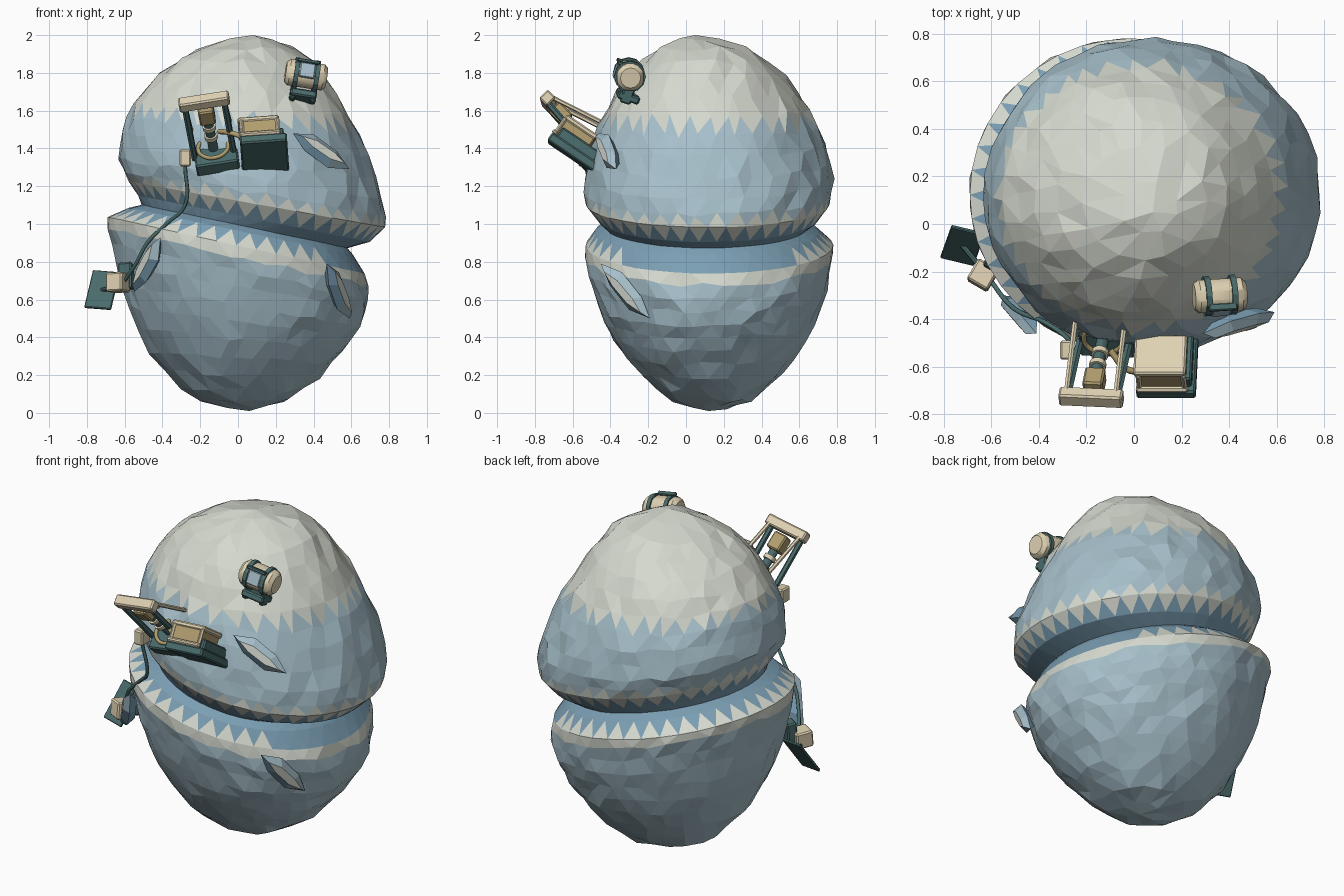
import bpy, bmesh, math, random
from mathutils import Vector, Matrix

random.seed(4)
if "Cube" in bpy.data.objects:
    bpy.data.objects.remove(bpy.data.objects["Cube"])


def material(name, r, g, b):
    m = bpy.data.materials.new(name)
    m.use_nodes = True
    col = [(c / 255) ** 2.2 for c in (r, g, b)] + [1]
    m.diffuse_color = col
    m.node_tree.nodes["Principled BSDF"].inputs["Base Color"].default_value = col
    return m


PALE = material("pale_ice", 212, 216, 205)
BLUE = material("light_blue_ice", 165, 190, 201)
DEEP = material("deep_blue_ice", 122, 157, 178)
CREAM = material("cream_metal", 222, 209, 178)
TAN = material("tan_metal", 176, 156, 110)
TEAL = material("dark_teal_metal", 76, 107, 107)


def finish(name, bm, mats, matrix=None, bevel=0, smooth=False):
    """Turn a bmesh into a scene object."""
    me = bpy.data.meshes.new(name)
    bmesh.ops.recalc_face_normals(bm, faces=bm.faces)
    bm.to_mesh(me)
    bm.free()
    ob = bpy.data.objects.new(name, me)
    bpy.context.collection.objects.link(ob)
    for m in mats:
        me.materials.append(m)
    if matrix:
        ob.matrix_world = matrix
    if bevel:
        mod = ob.modifiers.new("Bevel", "BEVEL")
        mod.width, mod.segments = bevel, 1
    if smooth:
        bpy.context.view_layer.objects.active = ob
        ob.select_set(True)
        bpy.ops.object.shade_smooth_by_angle()
        ob.select_set(False)


def frame(origin, right, inward):
    """Local axes: x = right, y = inward, z = up."""
    y = Vector(inward).normalized()
    z = Vector(right).cross(y).normalized()
    x = y.cross(z)
    return Matrix.Translation(origin) @ Matrix((x, y, z)).transposed().to_4x4()


def box(name, center, size, mat, fr=Matrix(), bevel=0.008):
    bm = bmesh.new()
    bmesh.ops.create_cube(bm, size=1)
    bmesh.ops.scale(bm, vec=size, verts=bm.verts)
    finish(name, bm, [mat], fr @ Matrix.Translation(center), bevel)


def rod(name, a, b, radius, mat, fr=Matrix(), sides=12, bevel=0):
    a, b = fr @ Vector(a), fr @ Vector(b)
    bm = bmesh.new()
    bmesh.ops.create_cone(bm, cap_ends=True, segments=sides, radius1=radius,
                          radius2=radius, depth=(b - a).length)
    rot = (b - a).to_track_quat("Z", "Y").to_matrix().to_4x4()
    finish(name, bm, [mat], Matrix.Translation((a + b) / 2) @ rot, bevel, sides > 6)


def tube(name, points, radius, mat, fr=Matrix(), closed=False):
    cu = bpy.data.curves.new(name, "CURVE")
    cu.dimensions, cu.bevel_depth, cu.bevel_resolution = "3D", radius, 2
    cu.resolution_u = 5
    sp = cu.splines.new("BEZIER")
    sp.bezier_points.add(len(points) - 1)
    for bp, p in zip(sp.bezier_points, points):
        bp.co = fr @ Vector(p)
        bp.handle_left_type = bp.handle_right_type = "AUTO"
    sp.use_cyclic_u = closed
    cu.materials.append(mat)
    ob = bpy.data.objects.new(name, cu)
    bpy.context.collection.objects.link(ob)
    bpy.context.view_layer.objects.active = ob
    ob.select_set(True)
    bpy.ops.object.convert(target="MESH")
    bpy.context.object.select_set(False)


# Two-lobed body: height, tilt, left, right, front, back of each ring
RINGS = [
    (2.0, 0, .08, .08, .05, .05), (1.93, 0, -.22, .31, -.15, .33),
    (1.78, .03, -.42, .46, -.31, .53), (1.6, .06, -.55, .59, -.42, .65),
    (1.42, .1, -.61, .69, -.5, .74), (1.24, .15, -.63, .77, -.54, .78),
    (1.11, .18, -.58, .78, -.53, .76), (1.03, .2, -.53, .7, -.47, .7),
    (.98, .21, -.51, .58, -.43, .65), (.95, .21, -.58, .61, -.48, .7),
    (.87, .22, -.69, .67, -.53, .78), (.74, .22, -.67, .69, -.52, .77),
    (.56, .17, -.62, .65, -.47, .72), (.38, .1, -.53, .56, -.39, .64),
    (.2, .04, -.39, .43, -.24, .51), (.07, 0, -.2, .27, -.08, .35),
    (.01, 0, .06, .06, .12, .12)]


def ring_at(t):
    """Catmull-Rom interpolation along the ring table."""
    i = min(int(t), len(RINGS) - 2)
    f = t - i
    p = [RINGS[max(0, min(len(RINGS) - 1, i + k))] for k in (-1, 0, 1, 2)]
    return [b + f * (c - a + f * (2*a - 5*b + 4*c - d + f * (3*(b - c) + d - a))) / 2
            for a, b, c, d in zip(*p)]


last = len(RINGS) - 1
steps = [k / 2 for k in range(2 * last + 1) if k % 2 == 0 or not 12 < k < 20]
bm = bmesh.new()
targets, heights = [], []
for row, t in enumerate(steps):
    h, tilt, x0, x1, y0, y1 = ring_at(t)
    theta = math.pi * row / (len(steps) - 1)
    radius = (x1 - x0 + y1 - y0) / 4
    pole = t in (0, last)
    count = 1 if pole else 40 if 4 <= t <= 12 else max(8, round(radius * 62))
    rough = 0 if pole else .1 if 6 <= t <= 10 else 1
    for k in range(count):
        a = 2 * math.pi * (k + row % 2 / 2 + rough * random.uniform(-.22, .22)) / count
        bm.verts.new((math.sin(theta) * math.cos(a), math.sin(theta) * math.sin(a), math.cos(theta)))
        s = 1 + rough * random.uniform(-.018, .014)
        x = (x0 + x1) / 2 + (x1 - x0) / 2 * s * math.cos(a)
        y = (y0 + y1) / 2 + (y1 - y0) / 2 * s * math.sin(a)
        z = h - tilt * (x - .07) + rough * random.uniform(-.014, .014)
        targets.append((x, y, z))
        heights.append(t)
bm.verts.index_update()
bmesh.ops.convex_hull(bm, input=bm.verts)
for f in bm.faces:
    # Ice colour bands follow the rings, with saw-tooth borders
    t = sum(heights[v.index] for v in f.verts) / len(f.verts)
    rim_top = 9.8 if min(targets[v.index][0] for v in f.verts) > .4 else 9.5
    if t < 3.25 or 5.75 < t < 6.5 or rim_top < t < 10.5:
        f.material_index = 0
    elif 6.5 <= t <= rim_top:
        f.material_index = 2
    else:
        f.material_index = 1
for v in bm.verts:
    v.co = targets[v.index]
finish("icy_body", bm, [PALE, BLUE, DEEP])


# Ice shards: elongated lens-shaped crystals with a pale outer face
def shard(name, tip_a, tip_b, normal):
    a, b = Vector(tip_a), Vector(tip_b)
    half = (b - a).length / 2
    bm = bmesh.new()
    loops = []
    for depth, length, width in ((-.04, .6, .03), (0, 1, .06), (.035, .75, .024)):
        loops.append([bm.verts.new((half * length * u, width * w, depth)) for u, w in
                      ((1, 0), (.45, .8), (-.4, 1), (-1, 0), (-.45, -.8), (.4, -1))])
    for band, (low, high) in enumerate(zip(loops, loops[1:])):
        for k in range(6):
            side = bm.faces.new((low[k - 1], low[k], high[k], high[k - 1]))
            side.material_index = 0 if band and k < 4 else 2
    bm.faces.new(loops[0])
    bm.faces.new(loops[-1]).material_index = 1
    across = Vector(normal).cross(b - a)
    finish(name, bm, [BLUE, PALE, DEEP], frame((a + b) / 2, b - a, across))


shard("upper_shard", (.29, -.46, 1.48), (.59, -.37, 1.29), (.5, -.8, .15))
shard("lower_left_shard", (.47, -.45, .79), (.59, -.19, .5), (.8, -.55, -.1))
shard("lower_right_shard", (-.55, -.3, .64), (-.41, -.46, .93), (-.75, -.65, .05))

# Instrument box on a plate that sticks out of the ice
deck = frame((0, -.58, 1.37), (1, 0, .07), (.04, .83, -.56))
box("instrument_base", (.14, -.01, -.015), (.25, .3, .05), TEAL, deck)
box("instrument_side", (.235, -.01, .03), (.03, .24, .07), TEAL, deck)
box("instrument_case", (.125, -.05, .06), (.19, .19, .11), TAN, deck)
box("instrument_lid", (.12, -.05, .12), (.22, .2, .03), CREAM, deck)
box("instrument_sill", (.125, -.15, .02), (.22, .03, .025), CREAM, deck)
for x in (.03, .22):
    box("instrument_post", (x, -.145, .07), (.022, .022, .1), CREAM, deck)

# Drill rig leaning outward and up
rig = frame((-.13, -.48, 1.4), (1, 0, .11), (.14, .7, -.7))
box("drill_base", (.01, .04, -.05), (.23, .08, .13), TEAL, rig)
tube("drill_ring", [(.08 * math.cos(k * math.pi / 4), -.01, .08 * math.sin(k * math.pi / 4))
                    for k in range(8)], .011, TAN, rig, True)
rod("drill_shaft", (0, .04, 0), (0, -.25, 0), .026, TEAL, rig)
for y in (-.08, -.15):
    rod("drill_collar", (0, y, 0), (0, y - .025, 0), .036, CREAM, rig)
box("drill_motor", (0, -.26, 0), (.085, .1, .08), TAN, rig)
box("drill_crossbar", (0, -.355, 0), (.27, .06, .065), CREAM, rig)
for x in (-.105, .105):
    rod("drill_upper_strut", (x, -.01, .13), (x, -.345, .02), .012, CREAM, rig, 6)
    rod("drill_lower_strut", (x, .02, -.04), (x, -.345, -.015), .017, TEAL, rig, 6)
tube("drill_hose", [(-.1, -.53, 1.49), (-.03, -.61, 1.48), (.05, -.62, 1.45)], .014, TAN)
box("junction_box", (-.28, -.53, 1.35), (.06, .08, .09), CREAM)

# Cable running over the waist to the antenna unit
tube("cable", [(-.28, -.53, 1.31), (-.28, -.48, 1.1), (-.38, -.41, 1), (-.48, -.37, .9),
               (-.54, -.32, .79), (-.6, -.24, .7)], .01, TEAL)
unit = frame((-.635, -.215, .69), (.85, -.5, .05), (.5, .85, -.1))
box("antenna_unit", (0, 0, 0), (.1, .1, .1), CREAM, unit)
box("antenna_mount", (.02, .06, .04), (.08, .06, .14), TEAL, unit)
panel = frame((-.72, -.09, .65), (.11, -.07, -.07), (.05, .14, .21))
box("antenna_panel", (0, 0, 0), (.145, .24, .016), TEAL, panel, .004)
rod("panel_arm", (-.63, -.2, .67), (-.72, -.09, .65), .012, TEAL, sides=8)

# Camera pod on the upper lobe
pod = frame((.36, -.3, 1.79), (1, -.05, -.12), (-.1, .9, -.3))
rod("camera_barrel", (-.11, 0, 0), (.11, 0, 0), .075, CREAM, pod, 12, .02)
for x in (-.055, .055):
    rod("camera_band", (x - .012, 0, 0), (x + .012, 0, 0), .084, TEAL, pod)
    box("camera_leg", (x, .02, -.08), (.03, .06, .13), TEAL, pod)
box("camera_window", (0, -.07, 0), (.08, .02, .08), BLUE, pod, .004)
box("camera_visor", (0, -.07, .05), (.12, .03, .018), TEAL, pod, .004)
box("camera_foot", (0, .03, -.11), (.14, .12, .04), TEAL, pod)
